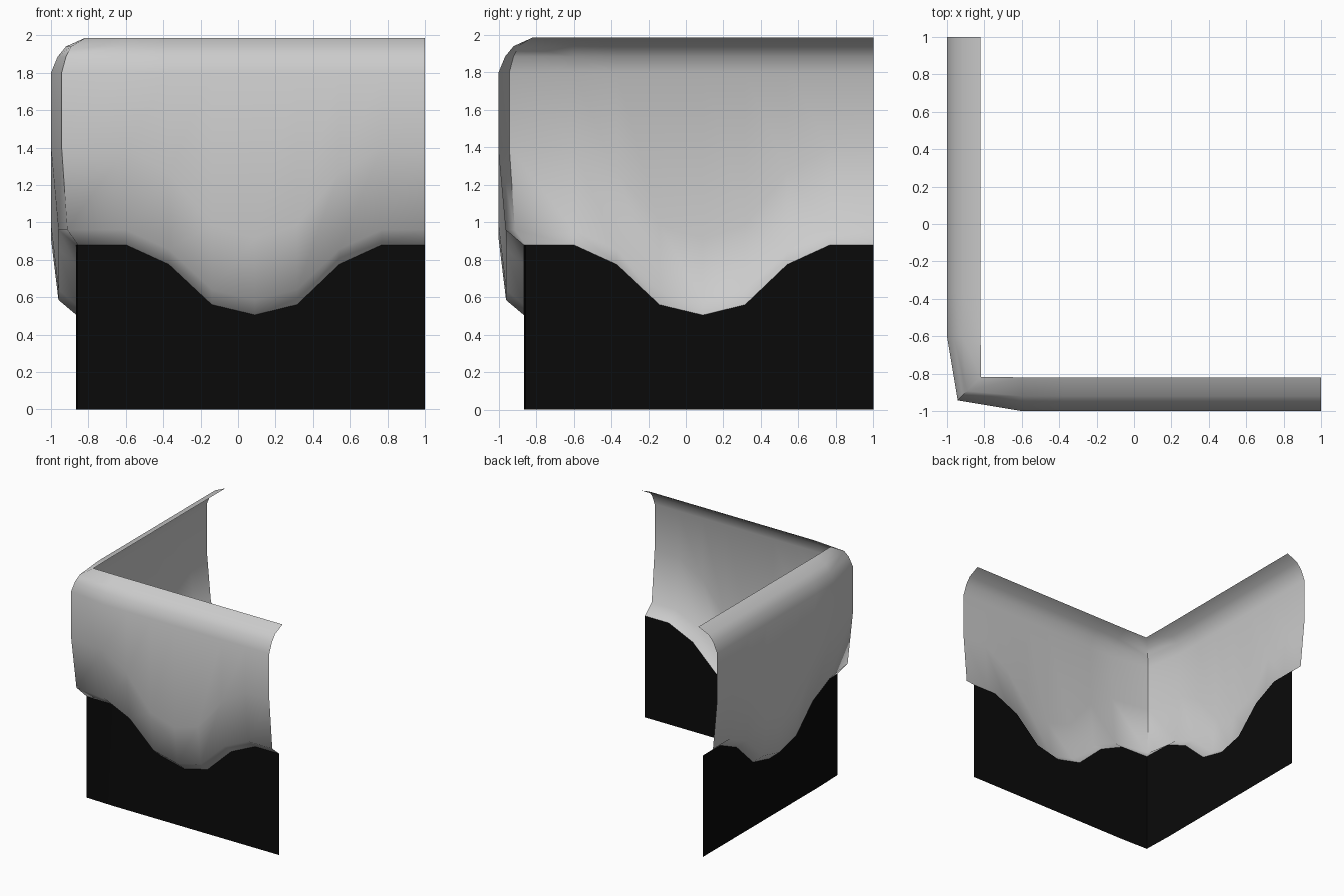
import bpy, bmesh, math

if "Cube" in bpy.data.objects:
    bpy.data.objects.remove(bpy.data.objects["Cube"])

# stations along a wall: position and height of the wavy line between rock and base
STATIONS = [(-0.6, 0.88), (-0.37, 0.775), (-0.14, 0.56), (0.09, 0.505),
            (0.315, 0.56), (0.54, 0.775), (0.77, 0.88), (1.0, 0.88)]


def rock_profile(b):
    """Outward offset, offset at the corner, height; bottom to top."""
    return [(0.865, 0.857, b), (0.96, 0.913, b + 0.08),
            (1.0, 0.943, 1.4 - (0.88 - b) * 1.3), (1.0, 0.943, 1.8),
            (0.965, 0.92, 1.885), (0.92, 0.893, 1.94), (0.82, 0.817, 1.985)]


def base_profile(b):
    return [(0.865, 0.857, 0.0), (0.865, 0.857, b)]


def corner_sheet(name, profile, color=None):
    """One wall along the front, mirrored over the diagonal for the left wall."""
    bm = bmesh.new()
    columns = [[(-c, -c, z) for _, c, z in profile(0.88)]]
    columns += [[(s, -o, z) for o, _, z in profile(b)] for s, b in STATIONS]
    for swap in (False, True):
        grid = [[bm.verts.new((y, x, z) if swap else (x, y, z)) for x, y, z in col]
                for col in columns]
        for a, b in zip(grid, grid[1:]):
            for i in range(len(a) - 1):
                quad = [a[i], b[i], b[i + 1], a[i + 1]]
                bm.faces.new(quad[::-1] if swap else quad)
    bmesh.ops.remove_doubles(bm, verts=bm.verts, dist=0.0005)
    mesh = bpy.data.meshes.new(name)
    bm.to_mesh(mesh)
    bm.free()
    obj = bpy.data.objects.new(name, mesh)
    bpy.context.collection.objects.link(obj)
    if color:
        mat = bpy.data.materials.new(name + "_color")
        mat.diffuse_color = color
        mat.use_nodes = True
        mat.node_tree.nodes["Principled BSDF"].inputs["Base Color"].default_value = mat.diffuse_color
        mesh.materials.append(mat)
    bpy.ops.object.select_all(action='DESELECT')
    obj.select_set(True)
    bpy.context.view_layer.objects.active = obj
    bpy.ops.object.shade_smooth_by_angle(angle=math.radians(58))
    return obj


# overhanging upper rock and dark wall below it
corner_sheet("cliff_overhang", rock_profile)
corner_sheet("cliff_base", base_profile, (0.003, 0.003, 0.003, 1))
